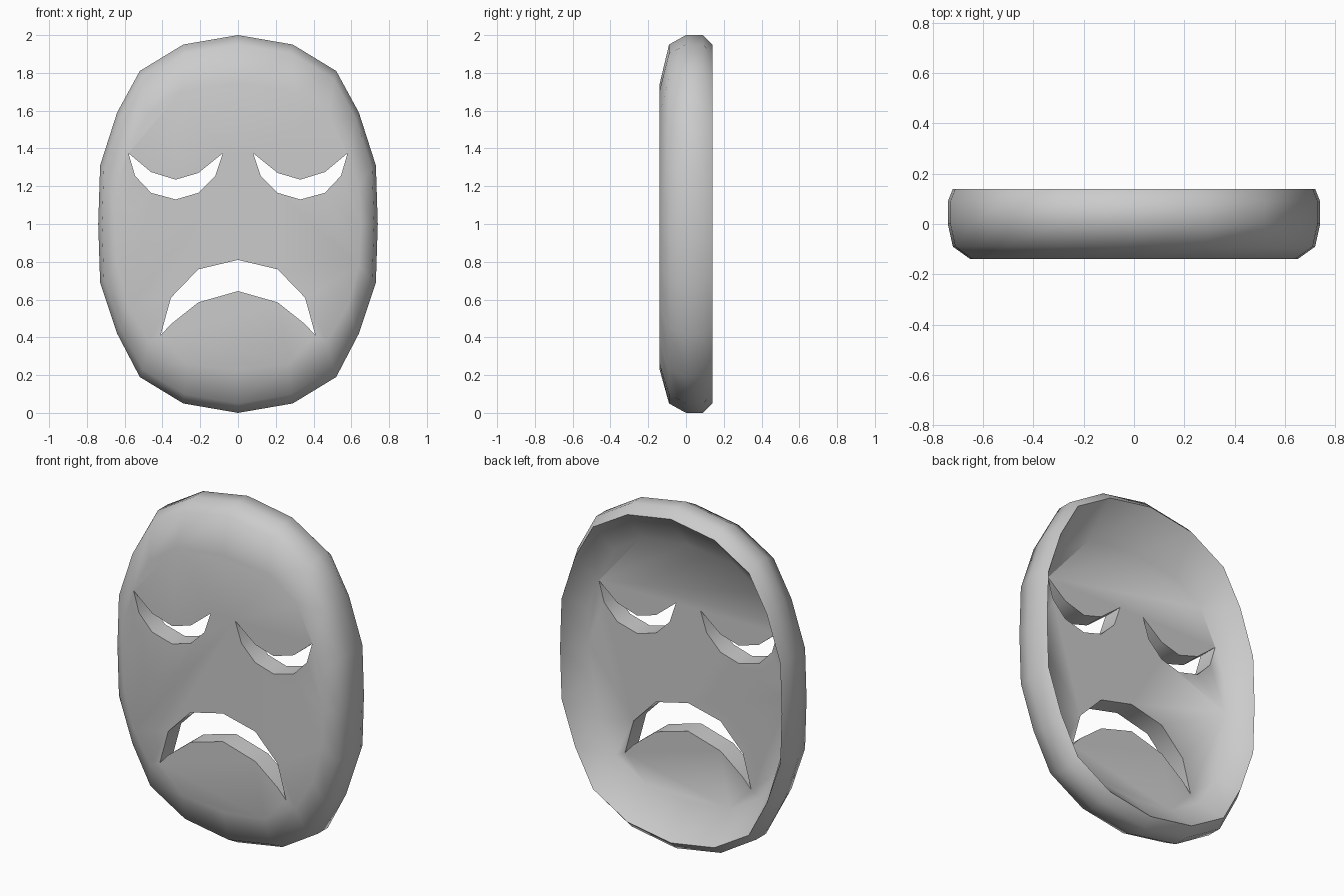
import bpy, bmesh, math

if "Cube" in bpy.data.objects:
    bpy.data.objects.remove(bpy.data.objects["Cube"])


def mirrored(half):
    """Close a half outline (top centre to bottom centre) across x = 0."""
    return half + [(-x, z) for x, z in reversed(half) if x > 0]


def build(name, rings):
    """Loft closed rings of (x, z) points, each at a depth y, and cap or join."""
    bm = bmesh.new()
    loops = [[bm.verts.new((x, y, z)) for x, z in pts] for y, pts in rings]
    n = len(loops[0])
    for a, b in zip(loops, loops[1:]):
        for i in range(n):
            j = (i + 1) % n
            bm.faces.new((a[i], a[j], b[j], b[i]))
    bm.faces.new(loops[0])
    bm.faces.new(loops[-1])
    bmesh.ops.recalc_face_normals(bm, faces=bm.faces)
    mesh = bpy.data.meshes.new(name)
    bm.to_mesh(mesh)
    bm.free()
    obj = bpy.data.objects.new(name, mesh)
    bpy.context.collection.objects.link(obj)
    return obj


# Outlines: widest rim, slightly smaller edge, and flat face panel
rim = mirrored([(0, 2), (.29, 1.95), (.52, 1.81), (.64, 1.59), (.73, 1.31), (.74, 1),
                (.73, .69), (.64, .42), (.52, .19), (.29, .05), (0, 0)])
edge = [(x * .973, 1 + (z - 1) * .95) for x, z in rim]
panel = mirrored([(0, 1.74), (.3, 1.705), (.48, 1.58), (.585, 1.37), (.64, 1.2), (.65, 1),
                  (.64, .78), (.58, .56), (.47, .38), (.27, .26), (0, .23)])

# Hollow shell: front panel, rounded side, back lip, then the inside
mask = build("mask_shell", [(-.14, panel), (-.09, edge), (0, rim), (.09, rim),
                            (.14, edge), (-.02, panel)])

# Drooping eye and mouth openings
eye = [(.08, 1.375), (.21, 1.27), (.33, 1.235), (.46, 1.275), (.58, 1.375),
       (.545, 1.255), (.46, 1.165), (.33, 1.13), (.21, 1.165), (.12, 1.255)]
mouth_top = mirrored([(0, .81), (.21, .76), (.355, .61), (.41, .41), (.355, .47),
                      (.21, .585), (0, .645)])
mouth = list(dict.fromkeys(mouth_top))
openings = {"right_eye_cutter": eye,
            "left_eye_cutter": [(-x, z) for x, z in eye],
            "mouth_cutter": mouth}

bpy.context.view_layer.objects.active = mask
mask.select_set(True)
for name, pts in openings.items():
    cutter = build(name, [(-.3, pts), (.1, pts)])
    cutter.hide_render = True
    mod = mask.modifiers.new(name, 'BOOLEAN')
    mod.operation = 'DIFFERENCE'
    mod.solver = 'EXACT'
    mod.object = cutter
    bpy.ops.object.modifier_apply(modifier=mod.name)
    bpy.data.objects.remove(cutter)

bpy.ops.object.shade_smooth_by_angle(angle=math.radians(70))
